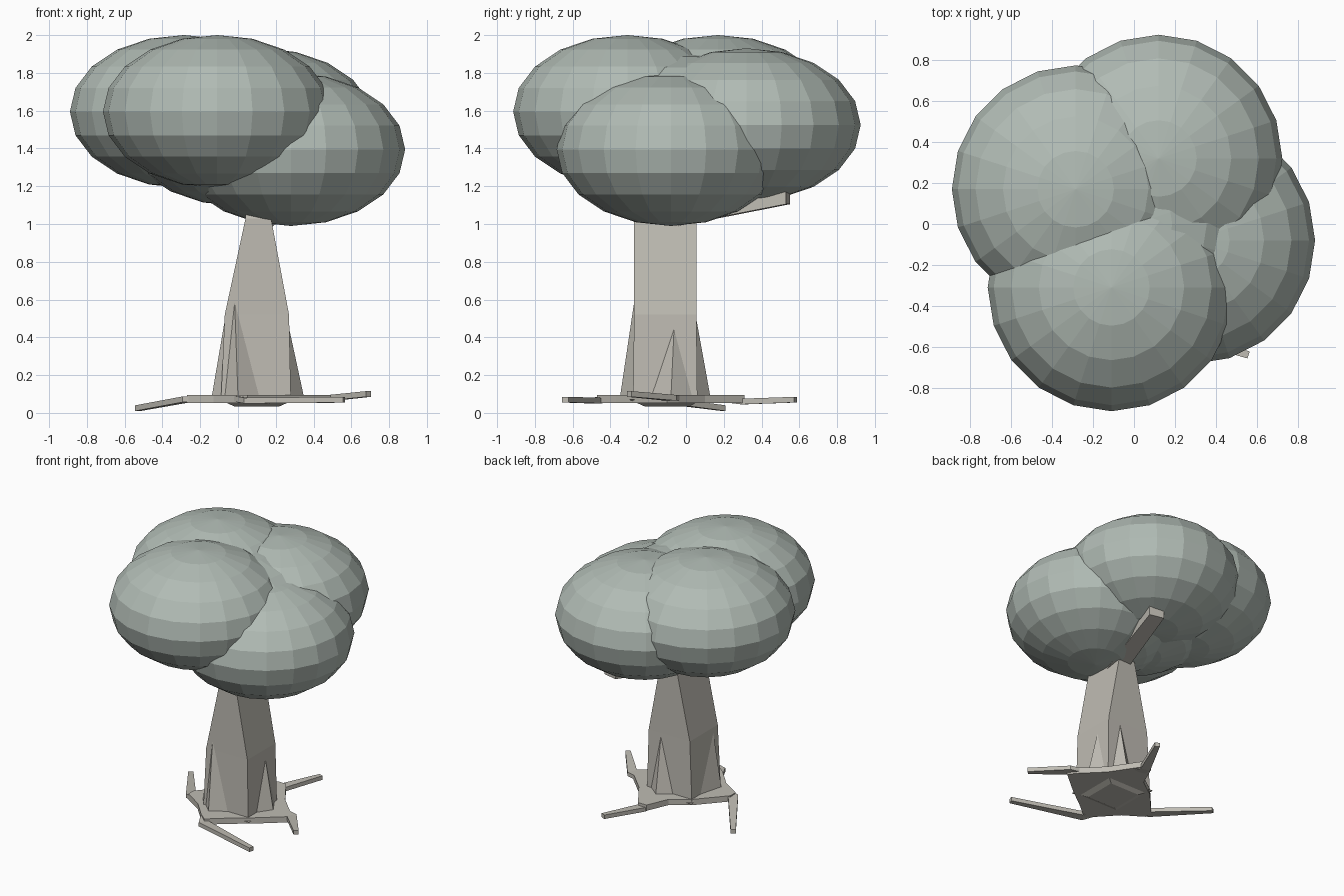
import bpy, bmesh
from mathutils import Vector

if "Cube" in bpy.data.objects:
    bpy.data.objects.remove(bpy.data.objects["Cube"])

BARK = bpy.data.materials.new("bark")
BARK.diffuse_color = (0.52, 0.50, 0.45, 1)
BARK.use_nodes = True
BARK.node_tree.nodes["Principled BSDF"].inputs["Base Color"].default_value = BARK.diffuse_color
LEAF = bpy.data.materials.new("leaf")
LEAF.diffuse_color = (0.44, 0.50, 0.46, 1)
LEAF.use_nodes = True
LEAF.node_tree.nodes["Principled BSDF"].inputs["Base Color"].default_value = LEAF.diffuse_color


def finish(name, bm, mat):
    bmesh.ops.recalc_face_normals(bm, faces=bm.faces)
    me = bpy.data.meshes.new(name)
    bm.to_mesh(me)
    bm.free()
    me.materials.append(mat)
    ob = bpy.data.objects.new(name, me)
    bpy.context.collection.objects.link(ob)


def loft(name, rings, mat=BARK):
    bm = bmesh.new()
    loops = [[bm.verts.new(p) for p in ring] for ring in rings]
    n = len(loops[0])
    for a, b in zip(loops, loops[1:]):
        for i in range(n):
            j = (i + 1) % n
            bm.faces.new((a[i], a[j], b[j], b[i]))
    bm.faces.new(loops[0])
    bm.faces.new(loops[-1])
    finish(name, bm, mat)


def bar(name, path, widths, thick):
    # flat ribbon with rectangular section along a path
    path = [Vector(p) for p in path]
    rings = []
    for i, p in enumerate(path):
        d = path[min(i + 1, len(path) - 1)] - path[max(i - 1, 0)]
        s = Vector((d.y, -d.x, 0)).normalized() * widths[i] / 2
        h = Vector((0, 0, thick / 2))
        rings.append([p - s - h, p + s - h, p + s + h, p - s + h])
    loft(name, rings)


# foliage clumps
clumps = {"front": (-0.11, -0.31, 1.595), "left": (-0.285, 0.17, 1.595),
          "back": (0.12, 0.32, 1.525), "right": (0.28, -0.08, 1.395),
          "middle": (0.0, 0.0, 1.5)}
for name, c in clumps.items():
    bm = bmesh.new()
    bmesh.ops.create_uvsphere(bm, u_segments=20, v_segments=10, radius=0.605)
    bmesh.ops.scale(bm, vec=(1, 1, 0.67), verts=bm.verts)
    bmesh.ops.translate(bm, vec=c, verts=bm.verts)
    finish("foliage_" + name, bm, LEAF)


# trunk
def rect(x0, x1, y0, y1, z):
    return [(x0, y0, z), (x1, y0, z), (x1, y1, z), (x0, y1, z)]


loft("trunk", [rect(-0.09, 0.28, -0.28, 0.06, 0.08),
               rect(-0.07, 0.27, -0.275, 0.055, 0.52),
               rect(0.04, 0.175, -0.275, 0.055, 1.03),
               rect(0.05, 0.165, -0.2, 0.03, 1.2)])

# root flares: thin wedges, outer foot point plus two points on the trunk wall
flares = {"left": [(-0.14, -0.22), (-0.08, -0.28), (-0.08, 0.0), (-0.065, -0.22), 0.52],
          "front": [(0.0, -0.35), (-0.08, -0.27), (0.13, -0.27), (-0.02, -0.265), 0.65],
          "right": [(0.35, -0.08), (0.27, -0.2), (0.27, 0.05), (0.255, -0.06), 0.52],
          "back": [(0.16, 0.13), (0.05, 0.05), (0.26, 0.05), (0.17, 0.045), 0.55]}
for name, (o, a, b, t, z) in flares.items():
    bm = bmesh.new()
    v = [bm.verts.new((*p, 0.08)) for p in (o, a, b)] + [bm.verts.new((*t, z))]
    for f in ((0, 1, 2), (0, 1, 3), (1, 2, 3), (2, 0, 3)):
        bm.faces.new([v[i] for i in f])
    finish("flare_" + name, bm, BARK)

# root plate under the trunk
plate = [(0.05, -0.47), (0.17, -0.37), (0.33, -0.25), (0.51, -0.1), (0.46, -0.04),
         (0.32, 0.1), (0.18, 0.31), (0.11, 0.31), (0.04, 0.15), (-0.1, 0.05),
         (-0.27, -0.14), (-0.27, -0.2), (-0.13, -0.29), (-0.01, -0.42)]
loft("root_plate", [[(x, y, z) for x, y in plate] for z in (0.052, 0.095)])

# bent roots
roots = {"left": [(-0.1, -0.18, 0.08), (-0.27, -0.17, 0.072), (-0.53, 0.2, 0.025)],
         "front": [(0.02, -0.34, 0.08), (0.05, -0.48, 0.065), (0.56, -0.64, 0.07)],
         "right": [(0.36, -0.08, 0.08), (0.5, -0.08, 0.08), (0.69, -0.3, 0.1)],
         "back": [(0.16, 0.14, 0.08), (0.15, 0.3, 0.06), (0.28, 0.58, 0.07)]}
for name, path in roots.items():
    bar("root_" + name, path, (0.14, 0.07, 0.035), 0.03)
    
# plate underside sag
loft("root_core", [rect(-0.02, 0.22, -0.22, 0.02, 0.035),
                   rect(-0.1, 0.3, -0.3, 0.08, 0.07)])

# side branch at the back
bar("branch", [(0.12, -0.05, 1.02), (0.15, 0.08, 1.05), (0.25, 0.54, 1.14)],
    (0.13, 0.13, 0.11), 0.07)
